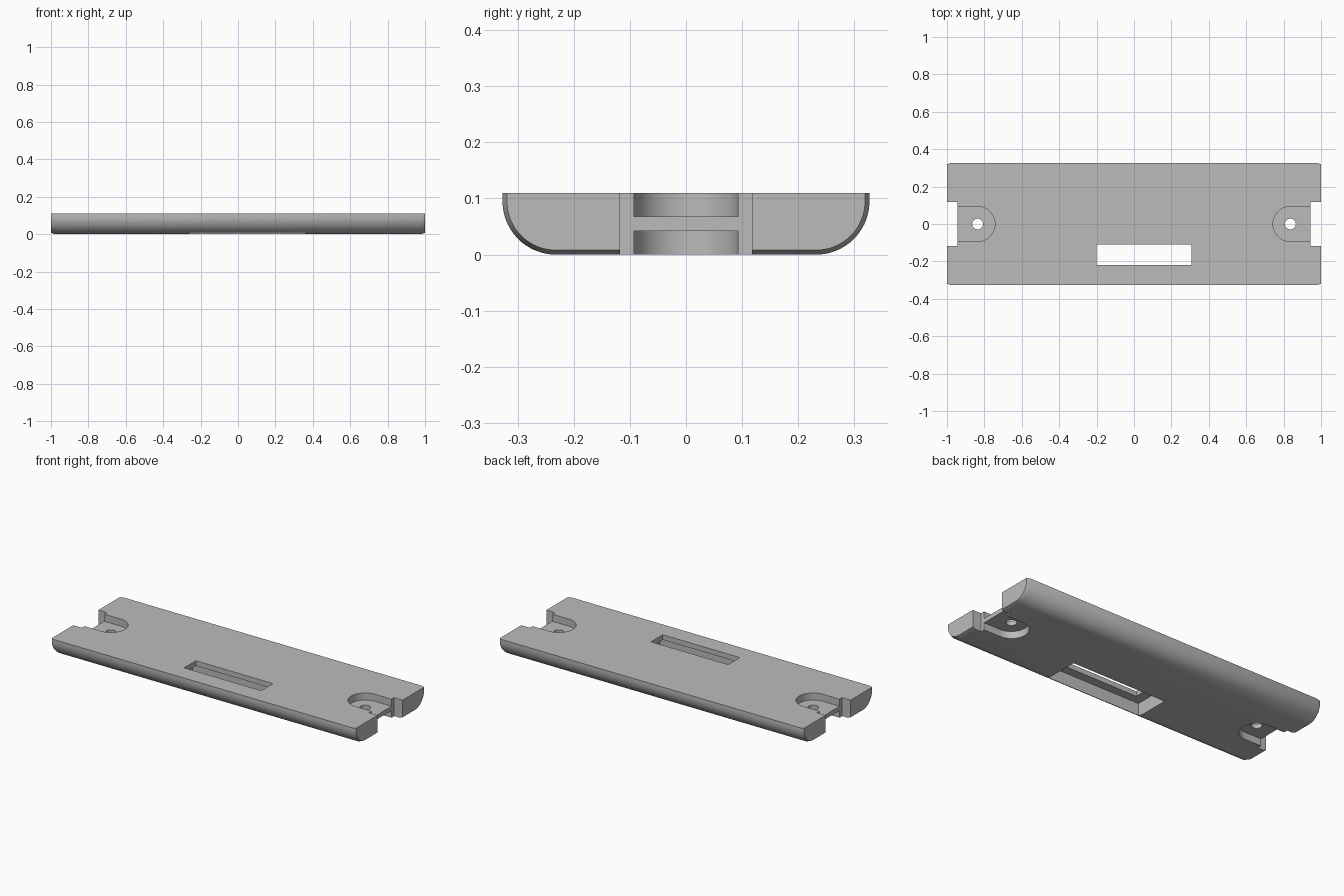
import bpy, bmesh
from math import sin, cos, pi, radians

cube = bpy.data.objects.get("Cube")
if cube:
    bpy.data.objects.remove(cube, do_unlink=True)

HALF_WIDTH, HEIGHT, ROUND = 0.327, 0.11, 0.095

gray = bpy.data.materials.new("plain gray")
gray.use_nodes = True
color = (0.5, 0.5, 0.5, 1)
gray.diffuse_color = color
gray.node_tree.nodes["Principled BSDF"].inputs["Base Color"].default_value = color


def loft(name, rings):
    """Skin a closed solid through rings of equal point count."""
    bm = bmesh.new()
    loops = [[bm.verts.new(p) for p in ring] for ring in rings]
    n = len(loops[0])
    for a, b in zip(loops, loops[1:]):
        for i in range(n):
            j = (i + 1) % n
            bm.faces.new((a[i], a[j], b[j], b[i]))
    bm.faces.new(loops[0][::-1])
    bm.faces.new(loops[-1])
    bmesh.ops.recalc_face_normals(bm, faces=bm.faces)
    mesh = bpy.data.meshes.new(name)
    bm.to_mesh(mesh)
    bm.free()
    mesh.materials.append(gray)
    obj = bpy.data.objects.new(name, mesh)
    bpy.context.collection.objects.link(obj)
    return obj


def prism(name, outline, z0, z1):
    return loft(name, [[(x, y, z) for x, y in outline] for z in (z0, z1)])


def box(name, x0, x1, y0, y1, z0, z1):
    return prism(name, [(x0, y0), (x1, y0), (x1, y1), (x0, y1)], z0, z1)


def section(x, inset):
    """Cross-section with a flat top and rounded lower edges."""
    r, steps = ROUND - inset, 18
    half = [(HALF_WIDTH - ROUND + r * cos(t), ROUND - r * sin(t))
            for t in (i / steps * pi / 2 for i in range(steps + 1))]
    half.insert(0, (HALF_WIDTH - inset, HEIGHT))
    return [(x, y, z) for y, z in half] + [(x, -y, z) for y, z in reversed(half)]


def cut(target, cutter):
    mod = target.modifiers.new("cut", 'BOOLEAN')
    mod.operation, mod.solver, mod.object = 'DIFFERENCE', 'EXACT', cutter
    bpy.context.view_layer.objects.active = target
    bpy.ops.object.modifier_apply(modifier=mod.name)
    bpy.data.objects.remove(cutter, do_unlink=True)


# Rounded plate with slightly tapered ends
plate = loft("cover_plate", [section(-1, 0.008), section(-0.98, 0),
                             section(0.98, 0), section(1, 0.008)])

# Mounting tabs: end notch, recesses above and below, screw hole
for side in (-1, 1):
    arc = [pi / 2 + pi * i / 32 for i in range(33)]
    recess = [(side * (0.836 + 0.093 * cos(t)), 0.093 * sin(t)) for t in arc]
    recess += [(side * 1.1, -0.093), (side * 1.1, 0.093)]
    hole = [(side * 0.836 + 0.029 * cos(2 * pi * i / 32),
             0.029 * sin(2 * pi * i / 32)) for i in range(32)]
    cut(plate, box("end_notch", *sorted((side * 0.944, side * 1.2)),
                   -0.118, 0.118, -0.1, 0.2))
    cut(plate, prism("upper_recess", recess, 0.068, 0.2))
    cut(plate, prism("lower_recess", recess, -0.1, 0.042))
    cut(plate, prism("screw_hole", hole, -0.1, 0.2))

# Display slot with a wider recess on the underside
cut(plate, box("slot_recess", -0.258, 0.362, -0.272, -0.06, -0.1, 0.08))
cut(plate, box("slot", -0.2, 0.307, -0.22, -0.11, -0.1, 0.2))

# Smooth rounds, crisp edges
bpy.ops.object.select_all(action='DESELECT')
plate.select_set(True)
bpy.context.view_layer.objects.active = plate
bpy.ops.object.shade_smooth_by_angle(angle=radians(25))
